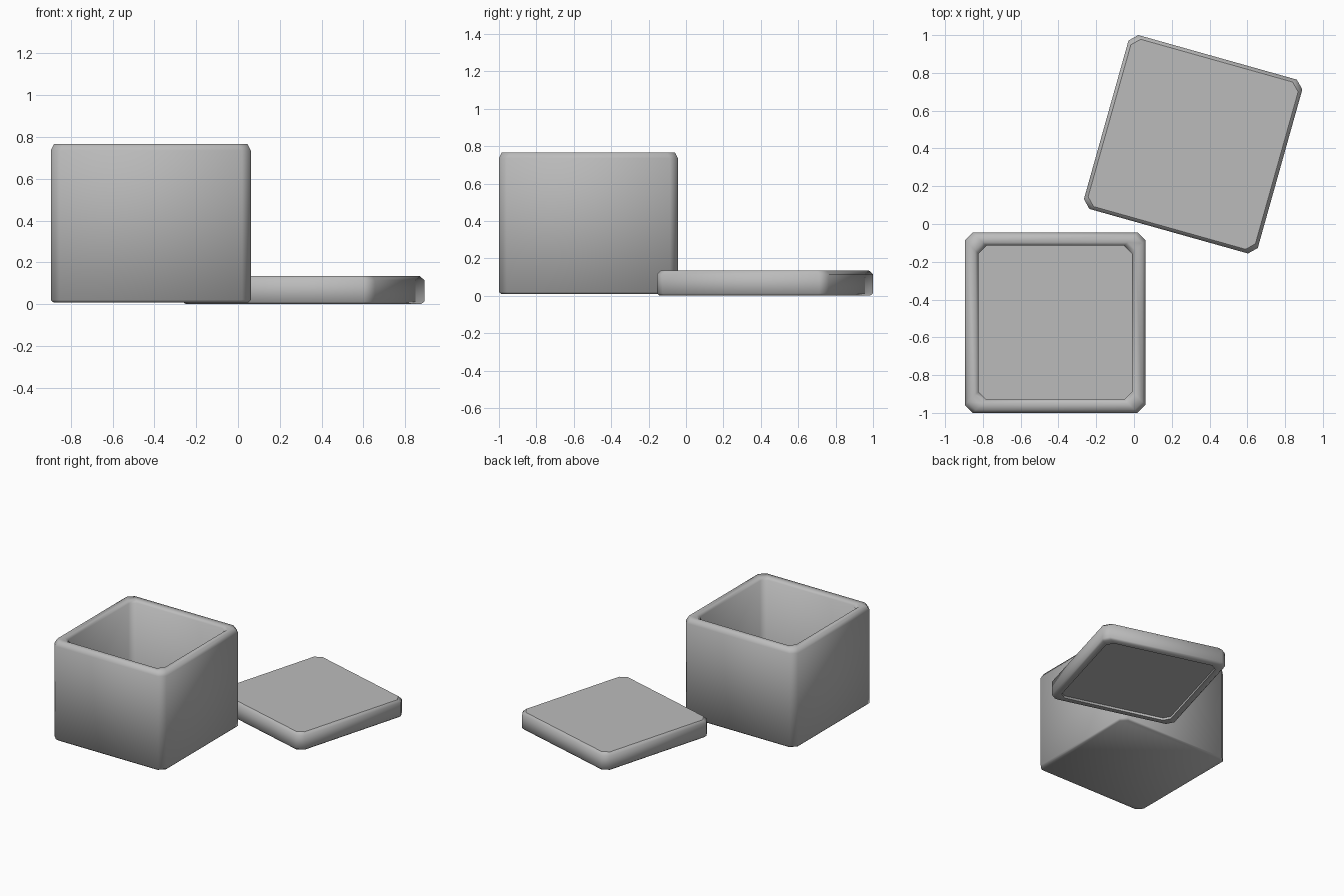
import bpy
import bmesh
from math import radians

cube = bpy.data.objects.get("Cube")
if cube:
    bpy.data.objects.remove(cube, do_unlink=True)

grey = bpy.data.materials.new("plain grey")
grey.use_nodes = True
colour = (0.5, 0.5, 0.5, 1)
grey.diffuse_color = colour
grey.node_tree.nodes["Principled BSDF"].inputs["Base Color"].default_value = colour


def ring(bm, half, cut, z):
    """Square outline with clipped corners."""
    a, b = half, half - cut
    points = []
    for x, y in ((a, b), (b, a)):
        points.append((x, y))
    outline = []
    for _ in range(4):
        outline += points
        points = [(-y, x) for x, y in points]
    return [bm.verts.new((x, y, z)) for x, y in outline]


def clipped_solid(name, profile, cut, location, turn=0, flat_height=None):
    """Loft clipped squares along a profile of (half width, height)."""
    bm = bmesh.new()
    rings = [ring(bm, half, cut, z) for half, z in profile]
    for low, high in zip(rings, rings[1:]):
        for i in range(8):
            j = (i + 1) % 8
            bm.faces.new((low[i], low[j], high[j], high[i]))
    bm.faces.new(list(reversed(rings[0])))
    bm.faces.new(rings[-1])
    bmesh.ops.recalc_face_normals(bm, faces=bm.faces)
    mesh = bpy.data.meshes.new(name)
    bm.to_mesh(mesh)
    bm.free()
    mesh.materials.append(grey)
    obj = bpy.data.objects.new(name, mesh)
    bpy.context.collection.objects.link(obj)
    obj.location = location
    obj.rotation_euler.z = radians(turn)
    bpy.ops.object.select_all(action='DESELECT')
    obj.select_set(True)
    bpy.context.view_layer.objects.active = obj
    bpy.ops.object.shade_smooth_by_angle(angle=radians(70))
    # Keep the broad end panels flat and crisp
    if flat_height is not None:
        for face in mesh.polygons:
            if len(face.vertices) == 8:
                face.use_smooth = False
    return obj


# Open box: base, outer wall, rounded rim, inner wall, floor
clipped_solid("box", [
    (0.465, 0.008), (0.478, 0.02),
    (0.478, 0.735), (0.462, 0.767),
    (0.425, 0.767), (0.407, 0.75),
    (0.407, 0.075),
], 0.042, (-0.417, -0.522, 0))

# Lid lying beside the box: recessed underside, rim, side, top panel
clipped_solid("lid", [
    (0.425, 0.018), (0.425, 0.0),
    (0.465, 0.0), (0.478, 0.012),
    (0.478, 0.115), (0.46, 0.135),
], 0.042, (0.313, 0.422, 0), turn=-15.7, flat_height=0.135)
